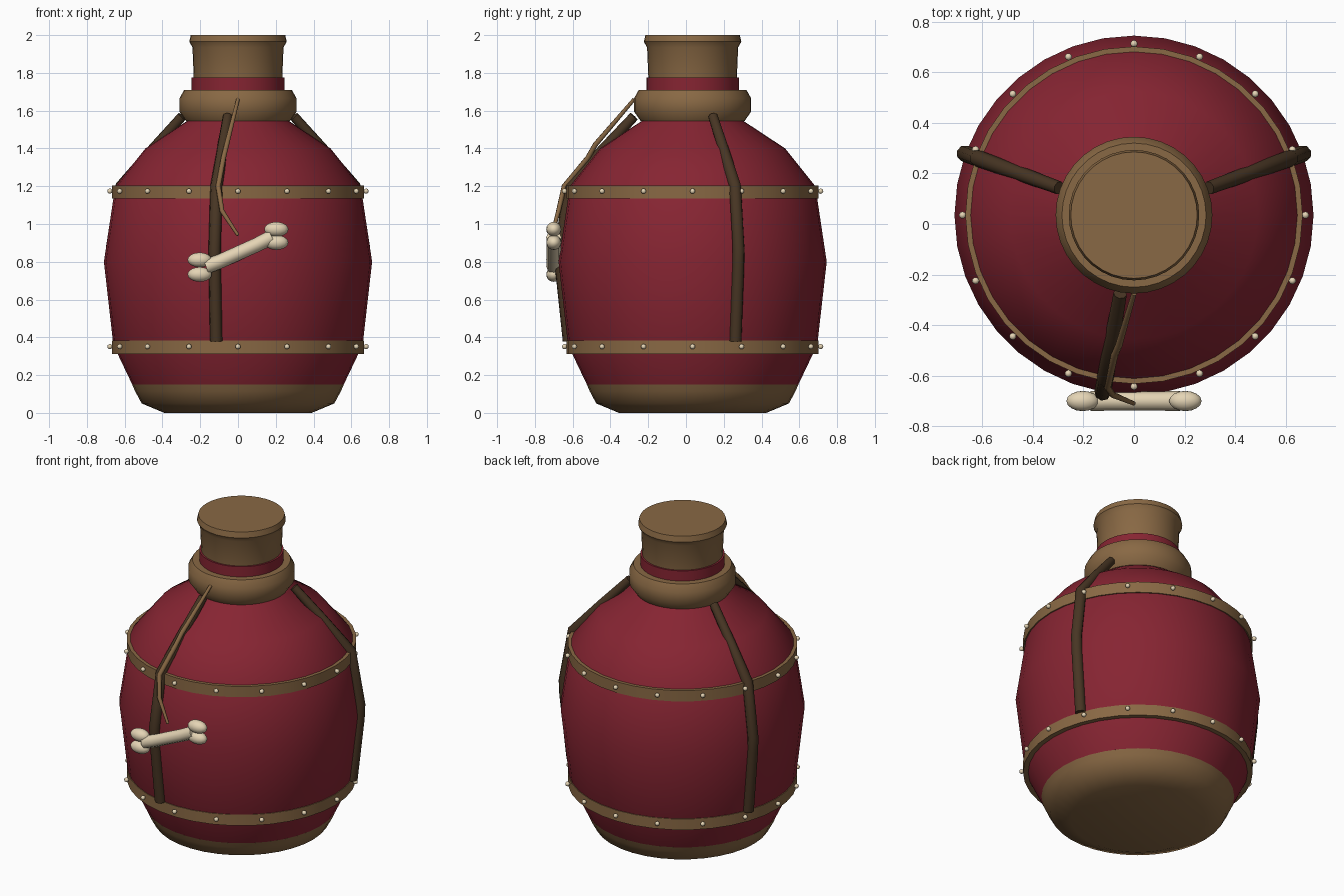
import bpy, bmesh
from math import sin, cos, pi, radians, sqrt
from mathutils import Vector, Matrix

if "Cube" in bpy.data.objects:
    bpy.data.objects.remove(bpy.data.objects["Cube"], do_unlink=True)

CY = 0.035      # depth of the flask's axis
SIDES = 36


def material(name, rgb):
    m = bpy.data.materials.new(name)
    m.use_nodes = True
    m.diffuse_color = (*rgb, 1)
    m.node_tree.nodes["Principled BSDF"].inputs["Base Color"].default_value = (*rgb, 1)
    return m


RED = material("dark red", (0.24, 0.018, 0.032))
CORK = material("tan brown", (0.25, 0.14, 0.058))
STRAP = material("dark brown leather", (0.064, 0.036, 0.017))
BONE = material("bone", (0.78, 0.66, 0.46))


def finish(name, mesh, mat, angle=40):
    mesh.materials.clear()
    mesh.materials.append(mat)
    ob = bpy.data.objects.new(name, mesh)
    bpy.context.collection.objects.link(ob)
    bpy.ops.object.select_all(action="DESELECT")
    ob.select_set(True)
    bpy.context.view_layer.objects.active = ob
    bpy.ops.object.shade_smooth_by_angle(angle=radians(angle))
    return ob


def from_bmesh(name, bm, mat, angle=40):
    bmesh.ops.recalc_face_normals(bm, faces=bm.faces)
    mesh = bpy.data.meshes.new(name)
    bm.to_mesh(mesh)
    bm.free()
    return finish(name, mesh, mat, angle)


def lathe(name, profile, mat, closed=False, angle=40):
    """Turn (radius, height) points round the flask's axis; open ends are capped."""
    bm = bmesh.new()
    rings = [[bm.verts.new((r * cos(2 * pi * i / SIDES), CY + r * sin(2 * pi * i / SIDES), z))
              for i in range(SIDES)] for r, z in profile]
    pairs = list(zip(rings, rings[1:]))
    if closed:
        pairs.append((rings[-1], rings[0]))
    else:
        bm.faces.new(rings[0])
        bm.faces.new(rings[-1])
    for a, b in pairs:
        for i in range(SIDES):
            j = (i + 1) % SIDES
            bm.faces.new((a[i], a[j], b[j], b[i]))
    return from_bmesh(name, bm, mat, angle)


def tube(name, points, radii, depth, mat):
    """Round cord through the points."""
    cu = bpy.data.curves.new(name, "CURVE")
    cu.dimensions = "3D"
    cu.bevel_depth = depth
    cu.bevel_resolution = 2
    cu.use_fill_caps = True
    sp = cu.splines.new("POLY")
    sp.points.add(len(points) - 1)
    for p, co, r in zip(sp.points, points, radii):
        p.co = (*co, 1)
        p.radius = r
    tmp = bpy.data.objects.new(name + " path", cu)
    bpy.context.collection.objects.link(tmp)
    bpy.context.view_layer.update()
    mesh = bpy.data.meshes.new_from_object(tmp.evaluated_get(bpy.context.evaluated_depsgraph_get()))
    bpy.data.objects.remove(tmp, do_unlink=True)
    return finish(name, mesh, mat, 50)


# Flask body, foot, neck, collar and stopper
lathe("body", [(0.555, 0.14), (0.66, 0.36), (0.71, 0.8), (0.65, 1.2),
               (0.49, 1.4), (0.27, 1.545), (0.24, 1.58)], RED, angle=60)
lathe("foot", [(0.39, 0), (0.51, 0.05), (0.545, 0.115), (0.56, 0.15)], CORK)
lathe("neck", [(0.245, 1.55), (0.245, 1.775)], RED)
lathe("collar", [(0.25, 1.55), (0.275, 1.545), (0.31, 1.595), (0.31, 1.665),
                 (0.285, 1.71), (0.24, 1.71)], CORK, closed=True)
lathe("stopper", [(0.232, 1.72), (0.241, 1.935), (0.258, 1.965), (0.25, 2.0)], CORK)

# Two riveted bands
for label, z in (("lower", 0.347), ("upper", 1.17)):
    lathe(label + "_band", [(0.63, z - 0.035), (0.667, z - 0.035),
                            (0.667, z + 0.035), (0.63, z + 0.035)], CORK, closed=True)
    bm = bmesh.new()
    for i in range(16):
        a = 2 * pi * i / 16
        bmesh.ops.create_icosphere(bm, subdivisions=2, radius=0.014, matrix=Matrix.Translation(
            (0.678 * cos(a), CY + 0.678 * sin(a), z + 0.004)))
    from_bmesh(label + "_rivets", bm, BONE)

# Three leather straps running down from the collar
course = [(0.315, 1.57), (0.48, 1.395), (0.658, 1.2), (0.712, 0.87), (0.708, 0.78), (0.665, 0.38)]
for label, deg in (("left", 20), ("right", 160), ("front", 260)):
    a = radians(deg)
    tube(label + "_strap", [(r * cos(a), CY + r * sin(a), z) for r, z in course],
         (0.8, 0.9, 1, 1, 1, 1), 0.033, STRAP)

# Thin thong that holds the bone
tube("thong", [(0, -0.275, 1.66), (-0.06, -0.48, 1.42), (-0.077, -0.52, 1.35), (-0.105, -0.645, 1.2),
               (-0.085, -0.675, 1.07), (0, -0.71, 0.94)],
     (0.7, 1, 1, 1, 0.9, 0.6), 0.014, CORK)

# Bone: shaft and four rounded knobs
y = -0.7
tube("bone_shaft", [(-0.17, y, 0.775), (-0.1, y, 0.80), (0.1, y, 0.89), (0.18, y, 0.93)],
     (1, 0.95, 0.95, 1), 0.04, BONE)
bm = bmesh.new()
for x, z in ((-0.203, 0.81), (-0.203, 0.733), (0.203, 0.972), (0.203, 0.902)):
    bmesh.ops.create_uvsphere(bm, u_segments=16, v_segments=10, radius=1,
                              matrix=Matrix.Translation((x, y, z)) @ Matrix.Diagonal((0.064, 0.04, 0.039, 1)))
from_bmesh("bone_knobs", bm, BONE)
